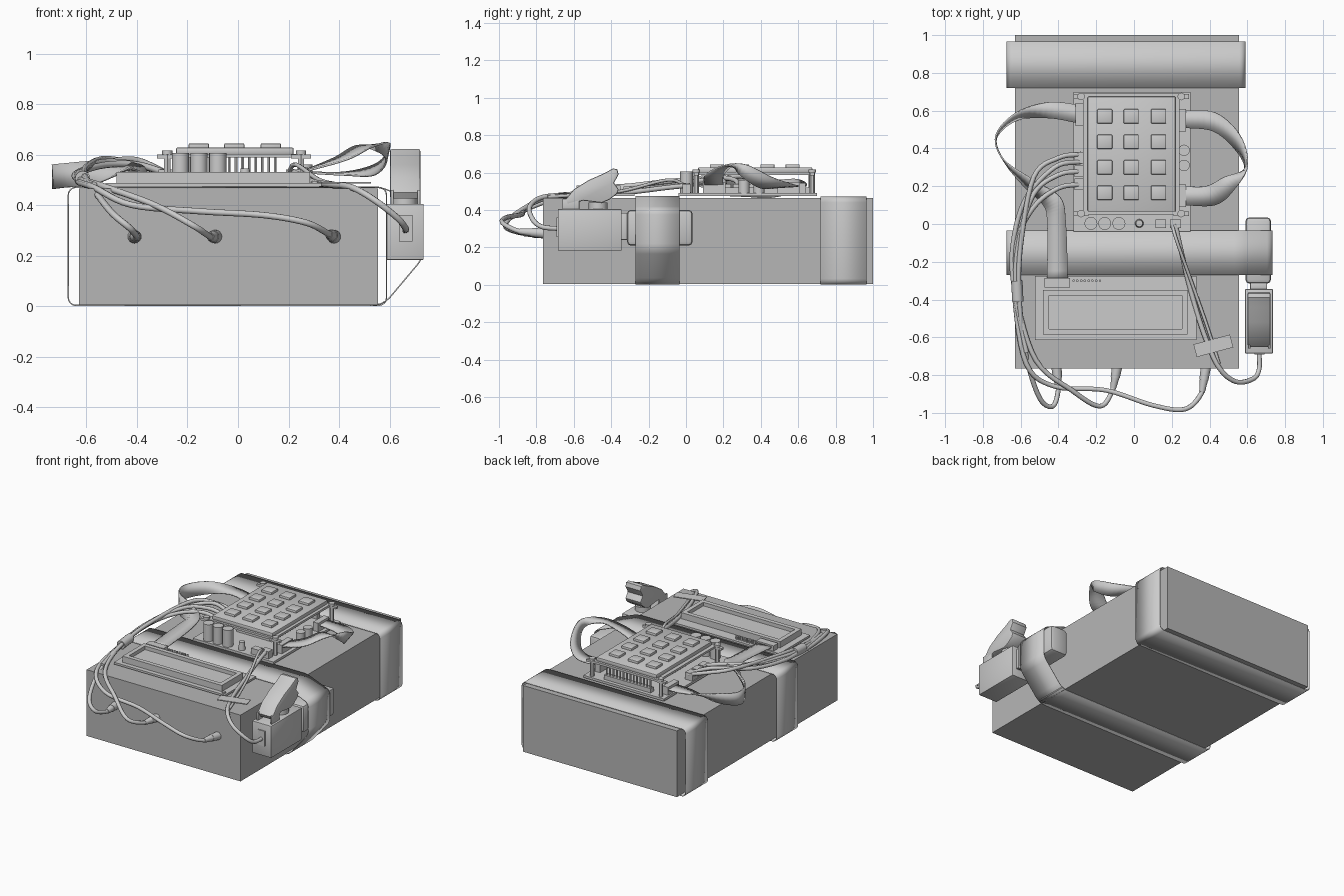
import bpy, bmesh, math
from mathutils import Vector, Matrix


def material(name, v):
    m = bpy.data.materials.new(name)
    m.diffuse_color = (v, v, v, 1)
    return m


CASE = material("mid_grey", 0.47)
LIGHT = material("light_grey", 0.6)


def finish(name, bm, mat=LIGHT, smooth=True):
    bmesh.ops.recalc_face_normals(bm, faces=bm.faces)
    me = bpy.data.meshes.new(name)
    bm.to_mesh(me)
    bm.free()
    me.materials.append(mat)
    if smooth:
        me.polygons.foreach_set("use_smooth", [True] * len(me.polygons))
        me.set_sharp_from_angle(angle=math.radians(35))
    ob = bpy.data.objects.new(name, me)
    bpy.context.collection.objects.link(ob)
    return ob


def box(name, x0, x1, y0, y1, z0, z1, bevel=0.0, mat=LIGHT, rot=0):
    bm = bmesh.new()
    bmesh.ops.create_cube(bm, size=1)
    size = Matrix.Diagonal((x1 - x0, y1 - y0, z1 - z0, 1))
    place = Matrix.Translation(((x0 + x1) / 2, (y0 + y1) / 2, (z0 + z1) / 2))
    bm.transform(place @ Matrix.Rotation(rot, 4, 'Z') @ size)
    if bevel:
        bmesh.ops.bevel(bm, geom=bm.edges[:], offset=bevel, segments=2, affect='EDGES', profile=0.5)
    return finish(name, bm, mat)


def rod(name, a, b, r0, r1=None, sides=16):
    a, b = Vector(a), Vector(b)
    bm = bmesh.new()
    bmesh.ops.create_cone(bm, cap_ends=True, segments=sides, radius1=r0,
                          radius2=r0 if r1 is None else r1, depth=(b - a).length)
    turn = (b - a).to_track_quat('Z', 'Y').to_matrix().to_4x4()
    bm.transform(Matrix.Translation((a + b) / 2) @ turn)
    return finish(name, bm)


def spline(pts, n=6):
    # Catmull-Rom through the points
    p = [Vector(q) for q in pts]
    p = [2 * p[0] - p[1]] + p + [2 * p[-1] - p[-2]]
    out = []
    for i in range(1, len(p) - 2):
        a, b, c, d = p[i - 1:i + 3]
        for k in range(n):
            t = k / n
            out.append(0.5 * (2 * b + (c - a) * t + (2 * a - 5 * b + 4 * c - d) * t * t
                              + (3 * b - a - 3 * c + d) * t ** 3))
    return out + [p[-2]]


def wire(name, pts, r=0.013):
    cu = bpy.data.curves.new(name, 'CURVE')
    cu.dimensions = '3D'
    cu.bevel_depth, cu.bevel_resolution, cu.use_fill_caps = r, 2, True
    path = spline(pts)
    sp = cu.splines.new('POLY')
    sp.points.add(len(path) - 1)
    for q, v in zip(sp.points, path):
        q.co = (*v, 1)
    sp.use_smooth = True
    cu.materials.append(LIGHT)
    ob = bpy.data.objects.new(name, cu)
    bpy.context.collection.objects.link(ob)


def solid(ob, t):
    m = ob.modifiers.new("thickness", 'SOLIDIFY')
    m.thickness, m.offset = t, 0


def ribbon(name, edge_a, edge_b):
    bm = bmesh.new()
    rows = [(bm.verts.new(a), bm.verts.new(b)) for a, b in zip(spline(edge_a), spline(edge_b))]
    for (a, b), (c, d) in zip(rows, rows[1:]):
        bm.faces.new((a, b, d, c))
    solid(finish(name, bm), 0.008)


def tape_loop(name, profile, y0, y1):
    # thin closed band with softened corners
    bm = bmesh.new()
    f = [bm.verts.new((x, y0, z)) for x, z in profile]
    g = [bm.verts.new((x, y1, z)) for x, z in profile]
    n = len(f)
    for i in range(n):
        bm.faces.new((f[i], f[(i + 1) % n], g[(i + 1) % n], g[i]))
    across = [bm.edges.get((a, b)) for a, b in zip(f, g)]
    bmesh.ops.bevel(bm, geom=across, offset=0.03, segments=4, affect='EDGES', profile=0.5)
    solid(finish(name, bm), 0.005)


def extrude_x(name, yz, x0, x1, bevel=0.008):
    bm = bmesh.new()
    f = bm.faces.new([bm.verts.new((x0, y, z)) for y, z in yz])
    r = bmesh.ops.extrude_face_region(bm, geom=[f])
    bmesh.ops.translate(bm, vec=(x1 - x0, 0, 0),
                        verts=[v for v in r["geom"] if isinstance(v, bmesh.types.BMVert)])
    rim = [e for e in bm.edges if abs(e.verts[0].co.x - e.verts[1].co.x) < 1e-5]
    bmesh.ops.bevel(bm, geom=rim, offset=bevel, segments=2, affect='EDGES', profile=0.5)
    return finish(name, bm)


# Main case and the two tape bands
box("case", -0.63, 0.555, -0.765, 1.0, 0.004, 0.465, mat=CASE)
tape_loop("rear_tape", [(-0.672, 0.003), (-0.672, 0.47), (0.588, 0.47), (0.588, 0.003)], 0.72, 0.965)
tape_loop("front_tape", [(-0.672, 0.003), (-0.672, 0.47), (0.56, 0.472), (0.732, 0.405),
                         (0.732, 0.19), (0.585, 0.015), (0.55, 0.003)], -0.27, -0.035)

# Trigger: taped grip, switch housing and curved lever
box("grip", 0.59, 0.725, -0.315, 0.035, 0.21, 0.4, 0.02)
box("grip_joint", 0.615, 0.705, -0.35, -0.31, 0.24, 0.385, 0.006)
box("switch_housing", 0.588, 0.735, -0.685, -0.345, 0.183, 0.405, 0.004)
extrude_x("trigger_lever", [(-0.635, 0.425), (-0.65, 0.45), (-0.60, 0.51), (-0.52, 0.56), (-0.44, 0.595),
                            (-0.39, 0.622), (-0.368, 0.618), (-0.36, 0.59), (-0.385, 0.545), (-0.36, 0.51),
                            (-0.37, 0.485), (-0.41, 0.455), (-0.45, 0.438), (-0.55, 0.45)], 0.602, 0.722)
rod("lever_stop", (0.66, -0.47, 0.4), (0.66, -0.47, 0.44), 0.05)
for x in (0.604, 0.71):
    box("lever_bracket", x, x + 0.012, -0.66, -0.57, 0.4, 0.46, 0.003)
box("cable_plate", 0.637, 0.69, -0.692, -0.68, 0.255, 0.36)

# Circuit board, keypad and standoffs
box("circuit_board", -0.32, 0.3, -0.04, 0.7, 0.474, 0.49)
box("keypad_board", -0.27, 0.24, 0.05, 0.69, 0.588, 0.603)
box("keypad_plate", -0.245, 0.22, 0.065, 0.675, 0.6, 0.628, 0.006)
for x in (-0.155, -0.015, 0.13):
    for y in (0.165, 0.3, 0.435, 0.57):
        box("key", x - 0.04, x + 0.04, y - 0.038, y + 0.038, 0.62, 0.644, 0.005)
for x in (-0.28, 0.25):
    for y in (0.055, 0.675):
        rod("standoff", (x, y, 0.48), (x, y, 0.605), 0.014, sides=6)
        rod("standoff_screw", (x, y, 0.6), (x, y, 0.616), 0.02, sides=12)
        box("standoff_arm", x - 0.04, x + 0.04, y - 0.012, y + 0.012, 0.585, 0.6)

# Parts on the circuit board
for x in (-0.228, -0.155, -0.08):
    rod("capacitor", (x, 0.003, 0.488), (x, 0.003, 0.607), 0.034, sides=20)
rod("indicator_lamp", (0.028, 0.003, 0.488), (0.028, 0.003, 0.545), 0.023, 0.018)
box("small_socket", 0.115, 0.17, -0.02, 0.025, 0.488, 0.53)
box("trigger_socket", 0.19, 0.25, -0.02, 0.025, 0.488, 0.54)
for y in (0.31, 0.39):
    rod("side_capacitor", (0.265, y, 0.488), (0.265, y, 0.56), 0.03)
box("left_ribbon_socket", -0.31, -0.27, 0.52, 0.64, 0.488, 0.545)
for y in (0.15, 0.55):
    box("right_ribbon_socket", 0.235, 0.275, y - 0.06, y + 0.06, 0.488, 0.55)
for y in (0.21, 0.28, 0.35):
    box("wire_socket", -0.315, -0.26, y - 0.03, y + 0.03, 0.488, 0.54)
box("main_chip", -0.15, 0.12, 0.2, 0.5, 0.488, 0.52)
box("rear_header", -0.2, 0.16, 0.64, 0.675, 0.488, 0.52)
for i in range(14):
    x = -0.19 + i * 0.026
    rod("rear_pin", (x, 0.66, 0.5), (x, 0.66, 0.59), 0.006, sides=6)

# Display: board, raised bezel and sunken window
box("display_board", -0.525, 0.33, -0.615, -0.275, 0.474, 0.488)
bm = bmesh.new()
bmesh.ops.create_cube(bm, size=1)
bm.transform(Matrix.Translation((-0.098, -0.467, 0.508)) @ Matrix.Diagonal((0.765, 0.235, 0.045, 1)))
bm.faces.ensure_lookup_table()
top = max(bm.faces, key=lambda f: f.calc_center_median().z)
bmesh.ops.inset_region(bm, faces=[top], thickness=0.042)
inner = bmesh.ops.extrude_face_region(bm, geom=[top])["geom"]
bmesh.ops.delete(bm, geom=[top], context='FACES_ONLY')
bmesh.ops.translate(bm, vec=(0, 0, -0.025), verts=[v for v in inner if isinstance(v, bmesh.types.BMVert)])
finish("display_bezel", bm, smooth=False)
box("display_ribbon_socket", -0.475, -0.34, -0.335, -0.285, 0.486, 0.525)
for i in range(8):
    x = -0.32 + i * 0.02
    rod("display_pin", (x, -0.3, 0.485), (x, -0.3, 0.515), 0.007, sides=6)
rod("display_screw", (0.305, -0.59, 0.485), (0.305, -0.59, 0.495), 0.014)

# Ribbon cables
ribbon("left_ribbon",
       [(-0.28, 0.63, 0.52), (-0.45, 0.645, 0.54), (-0.62, 0.59, 0.565), (-0.73, 0.47, 0.56), (-0.69, 0.34, 0.565),
        (-0.53, 0.23, 0.575), (-0.39, 0.14, 0.56), (-0.36, 0.0, 0.53), (-0.35, -0.3, 0.51)],
       [(-0.28, 0.53, 0.52), (-0.45, 0.56, 0.53), (-0.62, 0.55, 0.49), (-0.73, 0.45, 0.465), (-0.68, 0.32, 0.47),
        (-0.58, 0.2, 0.48), (-0.48, 0.1, 0.52), (-0.46, 0.0, 0.53), (-0.46, -0.3, 0.51)])
ribbon("right_ribbon",
       [(0.25, 0.6, 0.53), (0.43, 0.59, 0.53), (0.56, 0.47, 0.57), (0.6, 0.31, 0.645), (0.53, 0.18, 0.63),
        (0.43, 0.1, 0.58), (0.25, 0.1, 0.53)],
       [(0.25, 0.51, 0.53), (0.42, 0.49, 0.52), (0.54, 0.39, 0.52), (0.585, 0.29, 0.585), (0.48, 0.25, 0.635),
        (0.38, 0.2, 0.585), (0.25, 0.2, 0.53)])

# Wires from the board to plugs in the front of the case
routes = [
    (0.37, 0.012, [(-0.57, -0.7, 0.46), (-0.5, -0.92, 0.37), (-0.43, -0.965, 0.31), (-0.4, -0.87, 0.275)], -0.41),
    (0.28, 0.0, [(-0.52, -0.72, 0.47), (-0.33, -0.88, 0.40), (-0.18, -0.965, 0.32), (-0.11, -0.87, 0.275)], -0.09),
    (0.21, -0.012, [(-0.57, -0.74, 0.47), (-0.42, -0.86, 0.40), (-0.15, -0.88, 0.375), (0.1, -0.96, 0.36),
                    (0.27, -0.98, 0.33), (0.36, -0.89, 0.285)], 0.38)]
for y, d, bends, px in routes:
    wire("plug_wire", [(-0.28, y, 0.525), (-0.4, y - 0.02, 0.56), (-0.53, y - 0.12, 0.57 + d),
                       (-0.61 + d, -0.1, 0.54 + d), (-0.62 + d, -0.38, 0.505 + d)] + bends + [(px, -0.77, 0.275)])
    rod("plug", (px, -0.76, 0.275), (Vector((px, -0.76, 0.275)) + Vector(bends[-1])) / 2, 0.027, 0.024)
    rod("plug_sleeve", (Vector((px, -0.76, 0.275)) + Vector(bends[-1])) / 2, bends[-1], 0.022, 0.015)
wire("spare_wire", [(-0.28, 0.33, 0.525), (-0.42, 0.3, 0.58), (-0.58, 0.12, 0.55), (-0.645, -0.15, 0.52),
                    (-0.625, -0.4, 0.5), (-0.57, -0.68, 0.48)])
rod("wire_tie", (-0.615, -0.41, 0.505), (-0.62, -0.3, 0.512), 0.03)

# Trigger cable and the scrap of tape holding it down
wire("trigger_cable", [(0.22, 0.0, 0.53), (0.24, -0.1, 0.52), (0.3, -0.35, 0.49), (0.37, -0.58, 0.48),
                       (0.45, -0.76, 0.47), (0.54, -0.835, 0.42), (0.63, -0.82, 0.35), (0.662, -0.77, 0.31),
                       (0.663, -0.68, 0.3)])
wire("trigger_cable_twin", [(0.2, 0.0, 0.53), (0.23, -0.1, 0.56), (0.32, -0.35, 0.5), (0.4, -0.58, 0.48),
                            (0.45, -0.74, 0.47)], 0.009)
box("tape_scrap", 0.32, 0.52, -0.68, -0.61, 0.486, 0.492, rot=math.radians(15))
